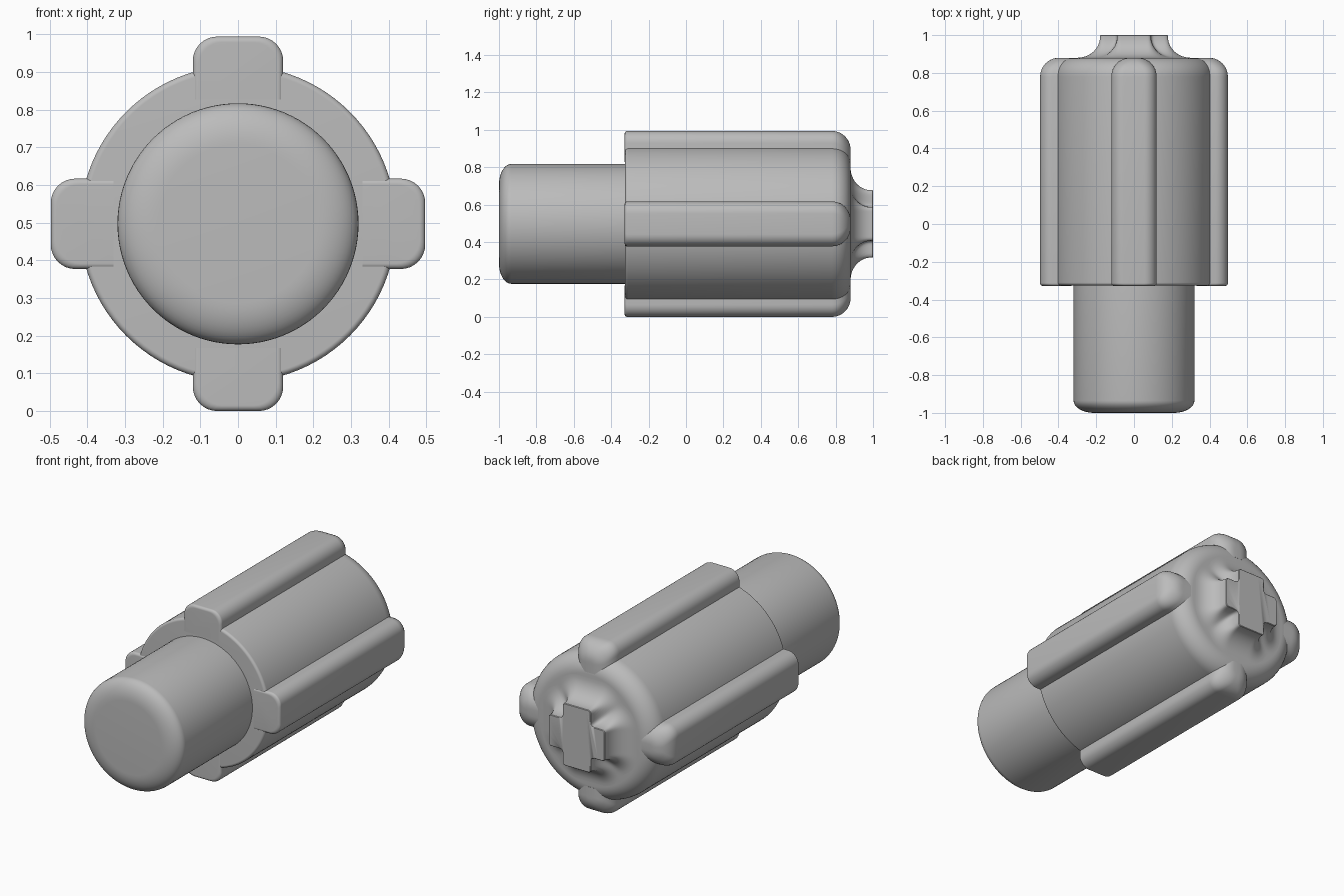
import bpy, bmesh, math

if "Cube" in bpy.data.objects:
    bpy.data.objects.remove(bpy.data.objects["Cube"])

AXIS_Z = 0.497   # height of the long axis, which runs along y
RIB_TOP = 0.497

grey = bpy.data.materials.new("plain grey")
grey.use_nodes = True
colour = (0.5, 0.5, 0.5, 1)
grey.diffuse_color = colour
grey.node_tree.nodes["Principled BSDF"].inputs["Base Color"].default_value = colour


def loft(name, rings, turn=0.0):
    """Skin (y, section) rings, where a section lists (x, z) around the axis."""
    bm = bmesh.new()
    c, s = math.cos(turn), math.sin(turn)
    loops = [[bm.verts.new((x * c - z * s, y, AXIS_Z + x * s + z * c))
              for x, z in section] for y, section in rings]
    n = len(loops[0])
    for a, b in zip(loops, loops[1:]):
        for i in range(n):
            j = (i + 1) % n
            bm.faces.new((a[i], a[j], b[j], b[i]))
    bm.faces.new(loops[0])
    bm.faces.new(loops[-1])
    bmesh.ops.recalc_face_normals(bm, faces=bm.faces)
    mesh = bpy.data.meshes.new(name)
    bm.to_mesh(mesh)
    bm.free()
    mesh.materials.append(grey)
    ob = bpy.data.objects.new(name, mesh)
    bpy.context.collection.objects.link(ob)
    bpy.ops.object.select_all(action='DESELECT')
    ob.select_set(True)
    bpy.context.view_layer.objects.active = ob
    bpy.ops.object.shade_smooth_by_angle(angle=math.radians(40))
    return ob


def rounded_ends(y0, y1, front, back, steps=10):
    """Pairs of (y, inset) with a quarter ellipse (inset, length) at each end."""
    quarter = [math.pi / 2 * i / steps for i in range(steps + 1)]
    start = [(y0 + front[1] * (1 - math.sin(t)), front[0] * (1 - math.cos(t)))
             for t in reversed(quarter)]
    end = [(y1 - back[1] * (1 - math.sin(t)), back[0] * (1 - math.cos(t)))
           for t in quarter]
    return start + end


def circle(r, n=96):
    return [(r * math.cos(math.tau * i / n), r * math.sin(math.tau * i / n))
            for i in range(n)]


def lathe(name, radius, ends):
    return loft(name, [(y, circle(radius - d)) for y, d in ends])


# Main body and the plain front barrel
lathe("body", 0.42, rounded_ends(-0.325, 0.88, (0.015, 0.015), (0.1, 0.1)))
lathe("front_barrel", 0.32, rounded_ends(-1, -0.2, (0.11, 0.065), (0.01, 0.01)))


# Four grip ribs with rounded corners and domed back ends
def rib_section(inset, steps=8):
    w, top = 0.12 - inset, RIB_TOP - inset
    r = min(0.065, w * 0.8)
    arc = [math.pi / 2 * i / steps for i in range(steps + 1)]
    right = [(w - r + r * math.cos(t), top - r + r * math.sin(t)) for t in arc]
    return ([(w, 0.33)] + right + [(-x, z) for x, z in reversed(right)]
            + [(-w, 0.33)])


rib_rings = [(y, rib_section(d)) for y, d in
             rounded_ends(-0.328, 0.88, (0.015, 0.015), (0.1, 0.1))]
for side, name in enumerate(("top", "right", "bottom", "left")):
    loft(name + "_rib", rib_rings, side * math.pi / 2)


# Cross-shaped drive stub that flares out into the back of the body
def box_distance(x, z, hx, hz):
    dx, dz = abs(x) - hx, abs(z) - hz
    return math.hypot(max(dx, 0), max(dz, 0)) + min(max(dx, dz), 0)


def cross_distance(x, z, blend=0.02, core=0.015):
    a = box_distance(x, z, 0.18 - core, 0.09 - core) - core
    b = box_distance(x, z, 0.09 - core, 0.18 - core) - core
    h = max(blend - abs(a - b), 0) / blend
    return min(a, b) - h * h * blend / 4


def cross_section(offset, n=144):
    points = []
    for ux, uz in circle(1, n):
        low, high = 0.0, 0.6
        for _ in range(30):
            mid = (low + high) / 2
            if cross_distance(ux * mid, uz * mid) < offset:
                low = mid
            else:
                high = mid
        points.append((ux * low, uz * low))
    return points


flare = [math.pi / 2 * i / 12 for i in range(13)]
stub = [(0.87, cross_section(0.12))]
stub += [(0.88 + 0.11 * (1 - math.cos(t)), cross_section(0.12 * (1 - math.sin(t))))
         for t in flare]
stub += [(0.997, cross_section(0)), (1.0, cross_section(-0.003))]
loft("drive_cross", stub)
